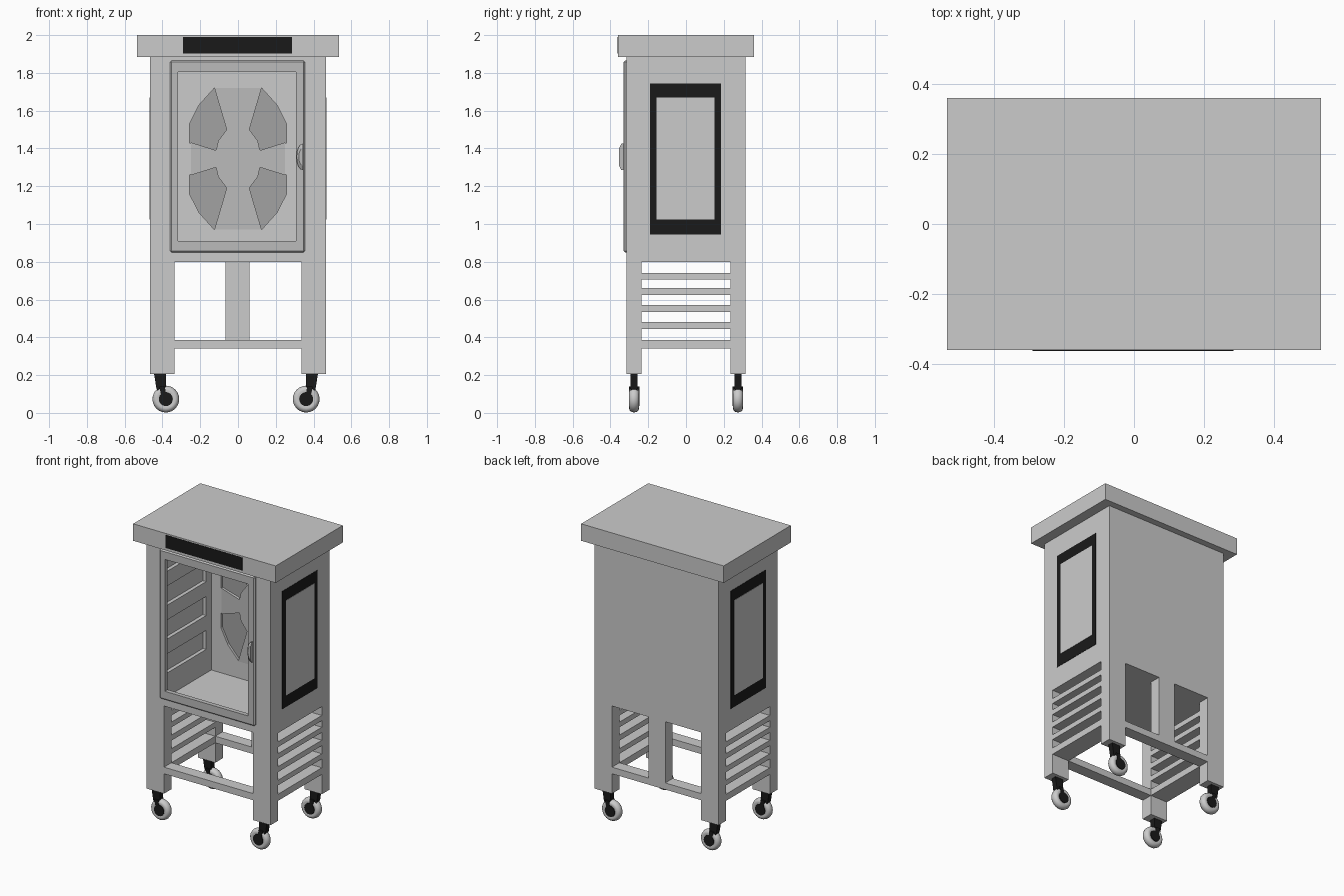
import bpy, bmesh, math

if "Cube" in bpy.data.objects:
    bpy.data.objects.remove(bpy.data.objects["Cube"])


def material(name, v):
    m = bpy.data.materials.new(name)
    m.diffuse_color = (v, v, v, 1)
    m.use_nodes = True
    m.node_tree.nodes["Principled BSDF"].inputs["Base Color"].default_value = m.diffuse_color
    return m


BLACK = material("black", 0.01)
MID = material("mid_grey", 0.5)
DARK = material("dark_grey", 0.36)


def finish(name, bm, mat=None):
    bmesh.ops.recalc_face_normals(bm, faces=bm.faces)
    me = bpy.data.meshes.new(name)
    bm.to_mesh(me)
    bm.free()
    ob = bpy.data.objects.new(name, me)
    bpy.context.collection.objects.link(ob)
    if mat:
        me.materials.append(mat)
    return ob


def box(name, x, y, z, mat=None, bevel=0):
    bm = bmesh.new()
    bmesh.ops.create_cube(bm, size=1)
    for v in bm.verts:
        v.co = [(a[0] + a[1]) / 2 + c * abs(a[1] - a[0]) for a, c in zip((x, y, z), v.co)]
    if bevel:
        bmesh.ops.bevel(bm, geom=list(bm.edges), offset=bevel, segments=1, affect='EDGES')
    return finish(name, bm, mat)


def prism(name, pts, y0, y1, mat=None):
    """Extrude an x/z outline from y0 to y1."""
    bm = bmesh.new()
    f = bm.faces.new([bm.verts.new((x, y0, z)) for x, z in pts])
    r = bmesh.ops.extrude_face_region(bm, geom=[f])
    for v in r["geom"]:
        if isinstance(v, bmesh.types.BMVert):
            v.co.y = y1
    return finish(name, bm, mat)


def lathe(name, profile, centre, mat=None, n=24):
    """Revolve (radius, y) points about a y axis, closed at the ends."""
    bm = bmesh.new()
    rings = [[bm.verts.new((centre[0] + r * math.cos(2 * math.pi * i / n), centre[1] + y,
                            centre[2] + r * math.sin(2 * math.pi * i / n))) for i in range(n)]
             for r, y in profile]
    for a, b in zip(rings, rings[1:]):
        for i in range(n):
            bm.faces.new((a[i], a[(i + 1) % n], b[(i + 1) % n], b[i]))
    bm.faces.new(rings[0])
    bm.faces.new(rings[-1])
    ob = finish(name, bm, mat)
    with bpy.context.temp_override(active_object=ob, object=ob, selected_objects=[ob],
                                   selected_editable_objects=[ob]):
        bpy.ops.object.shade_smooth_by_angle(angle=math.radians(40))
    return ob


def cut(ob, cutters):
    for c in cutters:
        m = ob.modifiers.new("cut", 'BOOLEAN')
        m.operation, m.solver, m.object = 'DIFFERENCE', 'EXACT', c
    bpy.context.view_layer.update()
    me = bpy.data.meshes.new_from_object(ob.evaluated_get(bpy.context.evaluated_depsgraph_get()))
    ob.modifiers.clear()
    ob.data = me
    for c in cutters:
        bpy.data.objects.remove(c)


# Top slab and its display strip
box("top_slab", (-.535, .535), (-.36, .36), (1.885, 2))
box("display_strip", (-.29, .285), (-.363, -.35), (1.903, 1.99), BLACK)

# Oven body: hollow cavity, rack grooves and fan vents
CZ, BACK = 1.345, .185
QUADS = [(1, 1), (-1, 1), (-1, -1), (1, -1)]
VENT = [(.125, .375), (.206, .285), (.257, .185), (.257, .085),
        (.116, .045), (.105, .095), (.06, .155)]
CROSS = [(.25, .087), (.116, .045), (.105, .095), (.06, .155), (.125, .375)]


def quad(pts, sx, sz):
    return [(sx * x, CZ + sz * z) for x, z in pts]


body = box("oven_body", (-.465, .465), (-.315, .315), (.8, 1.885))
cutters = [box("cavity_cut", (-.33, .33), (-.4, BACK), (.855, 1.85))]
for i in range(4):
    z = 1.015 + .23 * i
    for s in (-1, 1):
        cutters.append(box("groove_cut", (s * .32, s * .355), (-.29, .13), (z, min(z + .13, 1.83))))
for q in QUADS:
    cutters.append(prism("vent_cut", quad(VENT, *q), BACK - .02, BACK + .02))
cut(body, cutters)

# Fan cover between the vents, and dark vent panels
outline = []
for q in QUADS:
    pts = quad(CROSS, *q)
    outline += pts if q[0] * q[1] > 0 else pts[::-1]
prism("fan_cover", outline, BACK - .004, BACK + .001, MID)
for q in QUADS:
    prism("vent_panel", quad(VENT, *q), BACK + .016, BACK + .022, DARK)

# Door frame
door = box("door_frame", (-.36, .355), (-.33, -.30), (.85, 1.865), MID, .008)
cut(door, [box("door_cut", (-.318, .308), (-.4, -.2), (.91, 1.805))])

# Door handle: rounded outline with a chamfered face
bm = bmesh.new()
loops = []
for y, k in ((-.325, 1), (-.342, 1), (-.355, .65)):
    arc = [(.343 - .033 * math.sin(a) * k, CZ + .01 + .07 * math.cos(a) * k)
           for a in [math.pi * i / 8 for i in range(9)]]
    loops.append([bm.verts.new((x, y, z)) for x, z in arc])
for a, b in zip(loops, loops[1:]):
    for i in range(9):
        bm.faces.new((a[i], a[(i + 1) % 9], b[(i + 1) % 9], b[i]))
bm.faces.new(loops[0])
bm.faces.new(loops[-1])
finish("door_handle", bm, MID)

# Side panels on both sides
for s in (-1, 1):
    box("side_panel_border", (s * .45, s * .467), (-.19, .185), (.945, 1.745), BLACK)
    box("side_panel", (s * .45, s * .469), (-.155, .15), (1.025, 1.67))

# Stand: legs, slats, rails, rear post
for sx in (-1, 1):
    for sy in (-1, 1):
        box("leg", (sx * .335, sx * .465), (sy * .235, sy * .315), (.205, .8))
    for z0, z1 in ((.34, .385), (.445, .48), (.535, .572), (.625, .66), (.705, .74)):
        box("side_slat", (sx * .335, sx * .465), (-.235, .235), (z0, z1))
for sy in (-1, 1):
    box("cross_rail", (-.335, .335), (sy * .235, sy * .315), (.34, .385))
box("rear_post", (-.065, .06), (.235, .315), (.385, .8))

# Casters: tyre, hub and raked fork
TYRE = [(.034, -.022), (.048, -.027), (.06, -.023), (.068, -.013), (.071, 0),
        (.068, .013), (.06, .023), (.048, .027), (.034, .022)]
for cx, s in ((-.382, -1), (.361, 1)):
    for y in (-.275, .275):
        lathe("caster_wheel", TYRE, (cx, y, .073))
        lathe("caster_hub", [(.037, -.028), (.037, .028)], (cx, y, .073), BLACK)
        prism("caster_fork", [(cx, .205), (cx + s * .062, .205), (cx + s * .05, .13),
                              (cx + s * .025, .07), (cx - s * .01, .07), (cx, .125)],
              y - .018, y + .018, BLACK)
        for e in (-1, 1):
            prism("caster_fork_arm", [(cx + s * .005, .14), (cx + s * .035, .14),
                                      (cx + s * .02, .07), (cx - s * .005, .07)],
                  y + e * .018, y + e * .028, BLACK)
